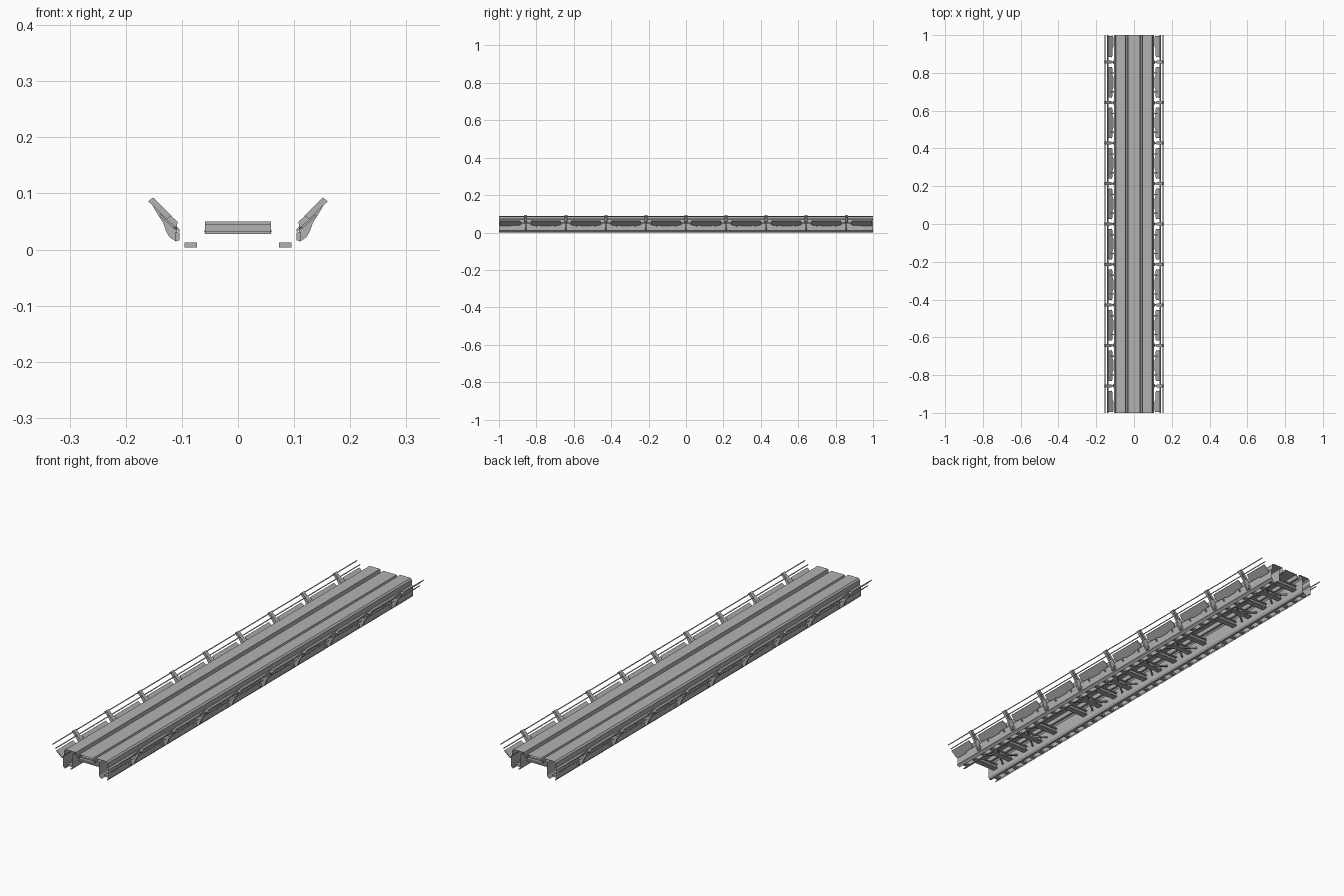
import bpy
import bmesh
from mathutils import Vector

cube = bpy.data.objects.get("Cube")
if cube:
    bpy.data.objects.remove(cube)

steel = bpy.data.materials.new("grey_steel")
steel.use_nodes = True
GREY = (0.45, 0.45, 0.45, 1)
steel.diffuse_color = GREY
steel.node_tree.nodes["Principled BSDF"].inputs["Base Color"].default_value = GREY


def finish(name, bm, recalc=True):
    if recalc:
        bmesh.ops.recalc_face_normals(bm, faces=bm.faces)
    mesh = bpy.data.meshes.new(name)
    bm.to_mesh(mesh)
    bm.free()
    mesh.materials.append(steel)
    obj = bpy.data.objects.new(name, mesh)
    bpy.context.collection.objects.link(obj)
    return obj


def sheet(bm, profile, closed=False):
    """Open skin swept along the full length from an (x, z) profile."""
    a, b = [[bm.verts.new((x, y, z)) for x, z in profile] for y in (-1, 1)]
    count = len(profile)
    for i in range(count if closed else count - 1):
        j = (i + 1) % count
        bm.faces.new((a[i], b[i], b[j], a[j]))


def prism(bm, points, offset):
    """Solid from a polygon of 3D points pushed along an offset."""
    low = [bm.verts.new(p) for p in points]
    high = [bm.verts.new(Vector(p) + Vector(offset)) for p in points]
    bm.faces.new(low)
    bm.faces.new(high[::-1])
    for i in range(len(low)):
        j = (i + 1) % len(low)
        bm.faces.new((low[i], high[i], high[j], low[j]))


def slab(bm, outline, y, width):
    prism(bm, [(x, y - width / 2, z) for x, z in outline], (0, width, 0))


def box(bm, x0, x1, y, width, z0, z1):
    slab(bm, [(x0, z0), (x1, z0), (x1, z1), (x0, z1)], y, width)


def bar(bm, start, end, width, height):
    """Flat horizontal strip between two points."""
    a, b = Vector(start), Vector(end)
    side = (b - a).cross(Vector((0, 0, 1))).normalized() * width / 2
    prism(bm, [a - side, a + side, b + side, b - side], (0, 0, height))


# Deck skin: outer walls, raised side strips, grooves and centre strip
half = [(.096, .0), (.105, .008), (.105, .048), (.1, .054), (.1, .074),
        (.094, .08), (.046, .08), (.043, .06), (.034, .06), (.031, .076)]
bm = bmesh.new()
sheet(bm, half + [(-x, z) for x, z in reversed(half)])
finish("deck_skin", bm, recalc=False)

# Inner webs of the two side channels, with bottom lips
for side, sx in (("left", 1), ("right", -1)):
    web = [(.05, .08), (.061, .066), (.061, .012), (.066, .004), (.075, .004)]
    bm = bmesh.new()
    sheet(bm, [(sx * x, z) for x, z in web])
    finish(side + "_inner_web", bm)

    # Cleats bridging the channel slot
    bm = bmesh.new()
    for i in range(36):
        y = -.972 + i * 1.944 / 35
        box(bm, sx * .073, sx * .095, y, .016, .004, .0125)
    finish(side + "_cleats", bm)

    # Lower edge bead
    bm = bmesh.new()
    sheet(bm, [(sx * .098, .002), (sx * .106, .01), (sx * .099, .01)], True)
    finish(side + "_edge_bead", bm)

# I-section cross beams, leaving two open bays
PITCH = 2 / 21
beam_y = [(i - 10) * PITCH for i in range(21)]
beam_y = [y for y in beam_y if not .42 < abs(y) < .53]
bm = bmesh.new()
for y in beam_y:
    for z0, z1, width in ((.028, .033, .024), (.033, .045, .01), (.045, .05, .024)):
        box(bm, -.059, .059, y, width, z0, z1)
finish("cross_beams", bm)

# Diagonal bracing in alternate bays
bm = bmesh.new()
for y in (-.905, -.714, -.333, -.143, .048, .238, .619, .81):
    for s in (-1, 1):
        bar(bm, (-.058 * s, y, .03), (.058 * s, y + PITCH, .03), .006, .005)
finish("diagonal_braces", bm)

# Side walkway brackets, rails and trough panels
STEP = 2 / 9.333
bracket = [(.108, .05), (.122, .062), (.147, .084), (.152, .078), (.145, .066),
           (.133, .047), (.128, .032), (.122, .022), (.11, .014)]
arm = [(.118, .06), (.151, .093), (.16, .086), (.127, .054)]
for side, sx in (("left", 1), ("right", -1)):
    bm = bmesh.new()
    for i in range(-4, 5):
        y = i * STEP
        slab(bm, [(sx * x, z) for x, z in bracket], y, .008)
        slab(bm, [(sx * x, z) for x, z in arm], y, .016)
        box(bm, sx * .104, sx * .112, y, .018, .016, .03)
    finish(side + "_brackets", bm)

    # Thin hollow rails on the bracket arms
    bm = bmesh.new()
    for x, z in ((.153, .086), (.139, .073)):
        r = .0028
        ring = [(sx * (x - r), z), (sx * x, z - r), (sx * (x + r), z), (sx * x, z + r)]
        sheet(bm, ring, True)
    finish(side + "_rails", bm)

    # Sloped panels between brackets, with clipped ends and a stepped foot
    shape = [(-.082, .35), (-.07, .22), (-.035, .22), (-.025, .12), (.025, .12),
             (.035, .22), (.07, .22), (.082, .35), (.078, .86), (-.078, .86)]
    low, high = Vector((.104, 0, .034)), Vector((.144, 0, .068))
    bm = bmesh.new()
    for i in range(-5, 5):
        centre = (i + .5) * STEP
        edge = i in (-5, 4)
        points = []
        for dy, t in shape:
            p = low.lerp(high, t)
            y = centre + dy
            if edge:
                y = max(-.995, min(.995, y))
            points.append((sx * p.x, y, p.z))
        # End bays are cut short at the end of the deck
        points = [p for k, p in enumerate(points) if p not in points[:k]]
        prism(bm, points, (sx * .0025, 0, -.003))
    finish(side + "_panels", bm)

    # Short struts tying the panels to the deck wall
    bm = bmesh.new()
    for i in range(-4, 4):
        for dy in (-.05, .05):
            strut = [(.104, .036), (.12, .05), (.122, .046), (.105, .031)]
            slab(bm, [(sx * x, z) for x, z in strut], (i + .5) * STEP + dy, .006)
    finish(side + "_struts", bm)
